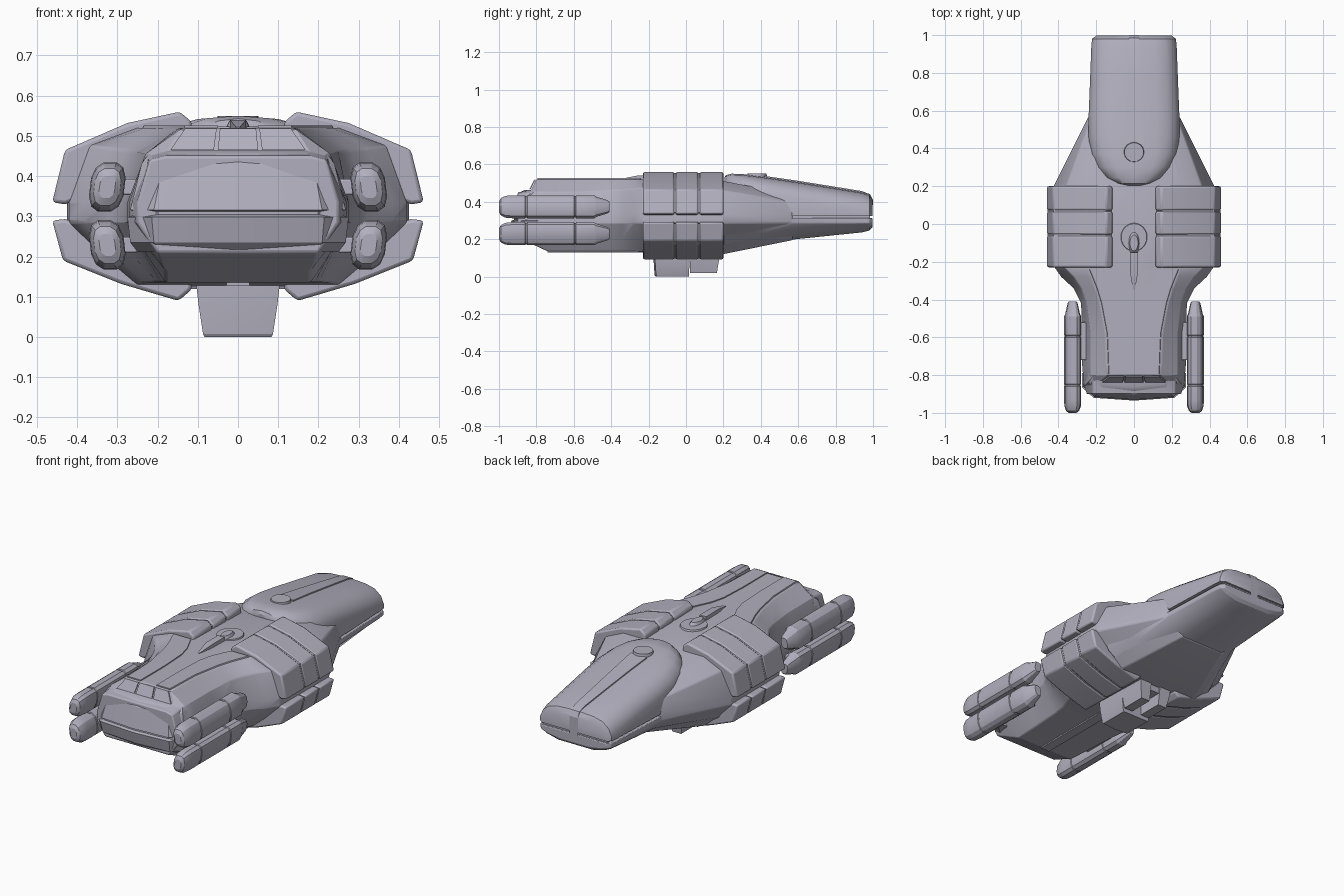
import bpy, bmesh, math

cube = bpy.data.objects.get("Cube")
if cube:
    bpy.data.objects.remove(cube, do_unlink=True)

paint = bpy.data.materials.new("lilac grey")
paint.use_nodes = True
paint.diffuse_color = (0.44, 0.43, 0.51, 1)
bsdf = next(n for n in paint.node_tree.nodes if n.type == 'BSDF_PRINCIPLED')
bsdf.inputs["Base Color"].default_value = paint.diffuse_color
bsdf.inputs["Roughness"].default_value = 0.6


def loft(name, rings, bevel=0, mirror=False, angle=25):
    """Skin a list of equal closed rings and cap both ends."""
    bm = bmesh.new()
    loops = [[bm.verts.new(p) for p in ring] for ring in rings]
    for a, b in zip(loops, loops[1:]):
        for i in range(len(a)):
            j = (i + 1) % len(a)
            bm.faces.new((a[i], a[j], b[j], b[i]))
    bm.faces.new(loops[0][::-1])
    bm.faces.new(loops[-1])
    bmesh.ops.recalc_face_normals(bm, faces=bm.faces)
    mesh = bpy.data.meshes.new(name)
    bm.to_mesh(mesh)
    bm.free()
    mesh.materials.append(paint)
    ob = bpy.data.objects.new(name, mesh)
    bpy.context.collection.objects.link(ob)
    if mirror:
        ob.modifiers.new("mirror", 'MIRROR')
    if bevel:
        m = ob.modifiers.new("bevel", 'BEVEL')
        m.width, m.segments, m.limit_method = bevel, 2, 'ANGLE'
        m.angle_limit = math.radians(35)
    bpy.ops.object.select_all(action='DESELECT')
    ob.select_set(True)
    bpy.context.view_layer.objects.active = ob
    bpy.ops.object.shade_smooth_by_angle(angle=math.radians(angle))
    return ob


def both(half):
    """Close a half outline that starts and ends on the centre line."""
    return half + [(-x, v) for x, v in half[-2:0:-1]]


def at_y(y, outline):
    return [(x, y, z) for x, z in outline]


def at_z(z, outline):
    return [(x, y, z) for x, y in outline]


def box(name, x, y, z, bevel=0, mirror=False):
    outline = [(x[0], z[0]), (x[1], z[0]), (x[1], z[1]), (x[0], z[1])]
    return loft(name, [at_y(v, outline) for v in y], bevel, mirror)


# Main hull: y, deck x, deck z, shoulder x, shoulder z, side x, belly x, belly z
hull = [
    (-.90, .18, .45, .22, .44, .25, .20, .21),
    (-.83, .18, .46, .22, .45, .27, .19, .178),
    (-.80, .14, .52, .23, .455, .27, .18, .163),
    (-.74, .145, .52, .23, .455, .275, .18, .135),
    (-.58, .15, .52, .23, .455, .275, .19, .135),
    (-.42, .18, .52, .25, .46, .28, .20, .135),
    (-.34, .205, .52, .28, .465, .32, .21, .135),
    (-.28, .23, .52, .32, .47, .385, .23, .135),
    (-.23, .25, .52, .37, .475, .42, .25, .13),
    (.20, .25, .51, .36, .46, .425, .25, .12),
    (.57, .15, .44, .225, .40, .24, .14, .195),
]


def hull_ring(y, dx, dz, sx, sz, wx, bx, bz):
    low = (.5 * (wx + bx), bz + .45 * (.29 - bz))
    return at_y(y, both([(0, dz), (dx, dz), (sx, sz), (wx, .335), (wx, .285),
                         low, (bx, bz), (0, bz)]))


loft("main_hull", [hull_ring(*s) for s in hull], .006)

# Blunt bow block, stacked in plan layers: z, half width, front y
bow = [(.212, .25, -.895), (.235, .268, -.92), (.298, .275, -.935), (.304, .255, -.92),
       (.312, .255, -.92), (.316, .268, -.93), (.43, .24, -.905), (.452, .225, -.885),
       (.464, .2, -.86)]
loft("bow_block", [at_z(z, both([(0, f), (.78 * w, f + .015), (w, f + .07),
                                 (w, -.79), (0, -.79)])) for z, w, f in bow])

# Bridge windows on the sloped step
for name, a, b, c, d in [("bridge_window_centre", -.05, .05, -.045, .045),
                         ("bridge_window_left", .06, .168, .053, .132),
                         ("bridge_window_right", -.168, -.06, -.132, -.053)]:
    loft(name, [[(a, -.832 - t, .465), (b, -.832 - t, .465),
                 (d, -.804 - t, .518), (c, -.804 - t, .518)] for t in (0, .007)])

# Raised deck strips that flare towards the middle
strips = [(-.795, .05, .138), (-.58, .05, .146), (-.42, .058, .176),
          (-.34, .078, .2), (-.24, .125, .24)]
loft("deck_strip", [at_y(y, [(a, .51), (a, .526), (b - .006, .526), (b, .51)])
                    for y, a, b in strips], mirror=True)
box("belly_strip", (-.028, .028), (-.74, -.17), (.128, .14))

# Armour blocks: a core with three raised bands, above and below
upper = [(.115, .48), (.115, .535), (.145, .56), (.275, .532), (.43, .465),
         (.462, .335), (.43, .33), (.30, .38)]
lower = [(.115, .16), (.115, .118), (.148, .09), (.29, .132), (.435, .19),
         (.462, .29), (.43, .293), (.30, .25)]
for label, profile in (("upper", upper), ("lower", lower)):
    cz = sum(z for x, z in profile) / len(profile)
    core = [(.29 + (x - .29) * .97, cz + (z - cz) * .93) for x, z in profile]
    loft(label + "_armour_core", [at_y(y, core) for y in (-.22, .19)], mirror=True)
    for i, span in enumerate([(-.23, -.062), (-.056, .066), (.072, .2)]):
        loft(f"{label}_armour_band_{i + 1}", [at_y(y, profile) for y in span],
             .009, mirror=True)

# Tail upper shell: y, half width, crown height
shell = [(.205, .05, .53), (.215, .1, .543), (.245, .155, .55), (.30, .2, .548),
         (.37, .23, .54), (.46, .24, .528), (.58, .24, .51), (.78, .232, .478),
         (.94, .226, .452), (.98, .222, .44), (.997, .2, .415)]
loft("tail_upper_shell", [at_y(y, both([(0, t), (.5 * w, t - .006), (.75 * w, t - .02),
     (.92 * w, t - .05), (w, t - .09), (w, .325), (0, .325)])) for y, w, t in shell], angle=32)
box("tail_seam_core", (-.2, .2), (.5, .985), (.29, .34))

# Tail lower shell: y, side x, belly x, belly z
belly = [(.2, .40, .23, .12), (.36, .33, .18, .155), (.57, .24, .13, .198),
         (.94, .225, .12, .236), (.98, .22, .11, .246), (.997, .2, .09, .262)]
loft("tail_lower_shell", [at_y(y, both([(0, .312), (w, .312), (w, .285),
     (.55 * (w + b), z + .45 * (.285 - z)), (b, z), (0, z)])) for y, w, b, z in belly], .004)

# Dorsal spine, round hatch and sensor
loft("tail_spine", [at_y(y, [(-w, t - .03), (-w, t), (w, t), (w, t - .03)])
     for y, w, t in [(.42, .05, .538), (.58, .042, .515), (.78, .034, .483),
                     (.94, .028, .457), (.985, .026, .44), (1, .026, .41), (1, .026, .33)]])


def disc(name, y, z0, z1, rx, ry, top=.9):
    ring = [(math.cos(i * math.tau / 24), math.sin(i * math.tau / 24)) for i in range(24)]
    loft(name, [[(rx * k * u, y + ry * k * v, z) for u, v in ring]
                for z, k in ((z0, 1), (z1, top))])


disc("tail_hatch", .38, .52, .55, .056, .056)
disc("sensor_base", -.07, .50, .524, .075, .08)
disc("sensor_dome", -.1, .51, .538, .035, .07, .6)
loft("sensor_spike", [at_y(y, [(-w, .51), (w, .51), (w, t), (-w, t)])
     for y, w, t in [(-.35, .005, .522), (-.26, .02, .54), (-.15, .02, .54)]])

# Four long pods: y, section scale
pod = [(-1, .45), (-.99, .75), (-.965, .95), (-.93, 1), (-.86, 1), (-.857, .94),
       (-.85, .94), (-.847, 1), (-.60, 1), (-.597, .93), (-.59, .93), (-.587, 1),
       (-.49, 1), (-.475, .85), (-.42, .58), (-.41, .45)]


def pod_ring(y, k, cz, lean):
    pts = []
    for i in range(12):
        a = (i + .5) * math.tau / 12
        u = math.copysign(abs(math.cos(a)) ** .75, math.cos(a)) * .044 * k
        v = math.copysign(abs(math.sin(a)) ** .75, math.sin(a)) * .063 * k
        pts.append((.325 + u + lean * v, y, cz + v))
    return pts


for label, cz, lean in (("upper", .373, -.12), ("lower", .229, .12)):
    loft(label + "_pod", [pod_ring(y, k, cz, lean) for y, k in pod], mirror=True)
    box(label + "_pod_mount", (.25, .31), (-.72, -.52), (cz - .02, cz + .02), .005, True)

# Ventral gondola: solid front, split rear
loft("gondola_front", [at_z(z, [(-w, f), (0, f - .008), (w, f), (w, r), (-w, r)])
     for z, w, f, r in [(0, .083, -.155, .015), (.008, .087, -.16, .015),
                        (.08, .098, -.165, .02), (.14, .105, -.165, .03)]])
loft("gondola_rear", [at_z(z, [(.03, .022), (w, .022), (w, r), (.03, r)])
     for z, w, r in [(.018, .085, .165), (.08, .098, .175), (.15, .105, .185)]], mirror=True)
box("gondola_bay_floor", (-.09, .09), (0, .17), (.085, .14))
